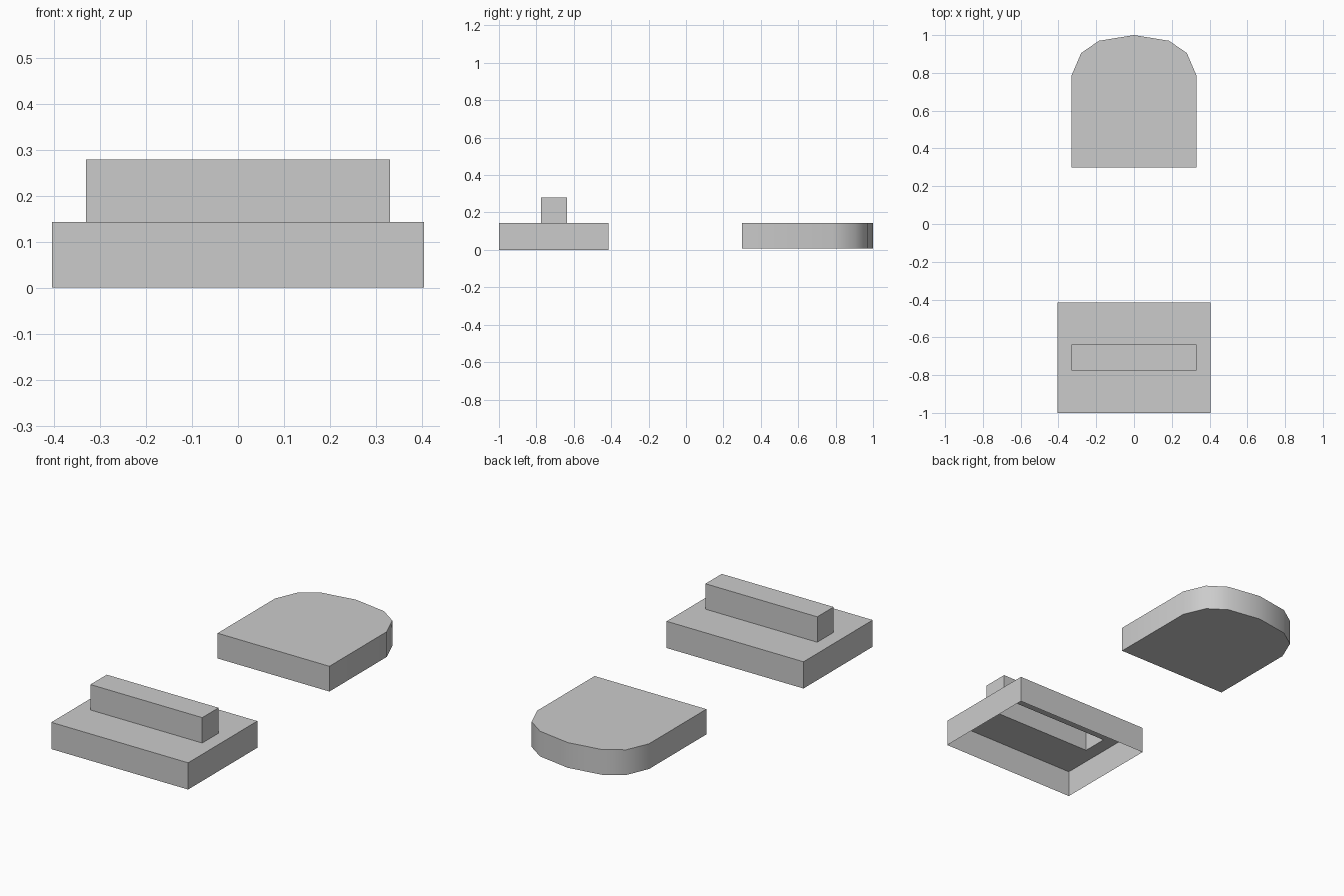
import bpy, bmesh, math

if "Cube" in bpy.data.objects:
    bpy.data.objects.remove(bpy.data.objects["Cube"])


def finish(bm, name):
    mesh = bpy.data.meshes.new(name)
    bm.to_mesh(mesh)
    bm.free()
    ob = bpy.data.objects.new(name, mesh)
    bpy.context.collection.objects.link(ob)
    return ob


def ring(bm, x, y0, y1, z):
    return [bm.verts.new((px, py, z)) for px, py in ((-x, y0), (x, y0), (x, y1), (-x, y1))]


def bridge(bm, a, b):
    n = len(a)
    for i in range(n):
        j = (i + 1) % n
        bm.faces.new((a[i], a[j], b[j], b[i]))


# Stepped holder: one thin shell, open underneath and hollow up into the bar
bm = bmesh.new()
rings = [ring(bm, 0.405, -1.0, -0.415, 0.0),
         ring(bm, 0.405, -1.0, -0.415, 0.143),
         ring(bm, 0.331, -0.775, -0.637, 0.143),
         ring(bm, 0.331, -0.775, -0.637, 0.279)]
for a, b in zip(rings, rings[1:]):
    bridge(bm, a, b)
bm.faces.new(rings[-1])
finish(bm, "stepped_base")

# Rounded plate: mirrored half outline, closed on both sides
half = [(0.331, 0.30), (0.331, 0.785), (0.28, 0.905), (0.185, 0.97)]
outline = half + [(0, 1.0)] + [(-x, y) for x, y in reversed(half)]
bm = bmesh.new()
low = [bm.verts.new((x, y, 0.008)) for x, y in outline]
high = [bm.verts.new((x, y, 0.143)) for x, y in outline]
bridge(bm, low, high)
bm.faces.new(high)
bm.faces.new(low[::-1])
plate = finish(bm, "rounded_plate")

# Smooth the curved end, keep the rims and corners sharp
bpy.context.view_layer.objects.active = plate
plate.select_set(True)
bpy.ops.object.shade_smooth_by_angle(angle=math.radians(40))
